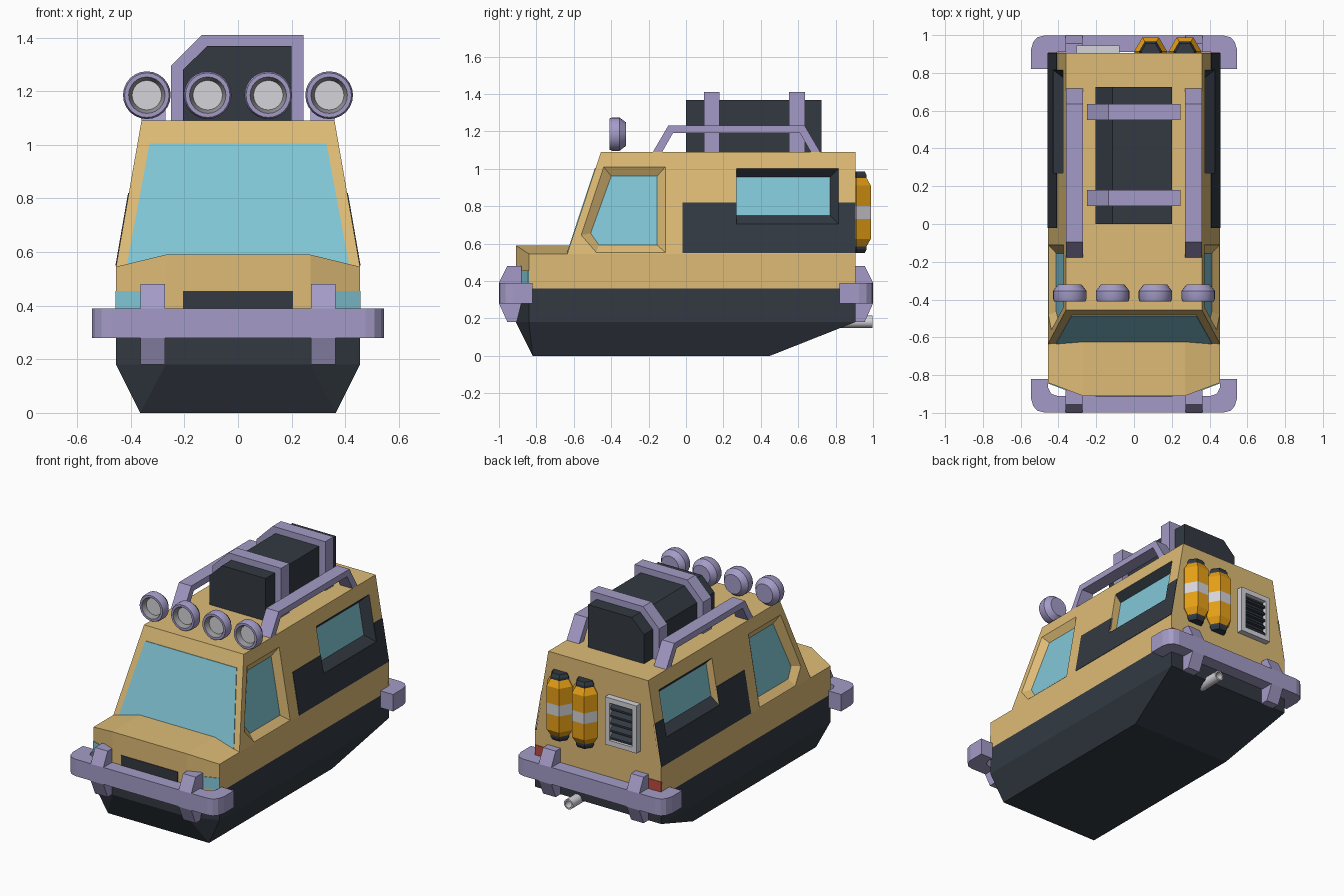
import bpy, bmesh, math

if "Cube" in bpy.data.objects:
    bpy.data.objects.remove(bpy.data.objects["Cube"])


def material(name, r, g, b):
    m = bpy.data.materials.new(name)
    m.diffuse_color = (r, g, b, 1)
    m.use_nodes = True
    m.node_tree.nodes["Principled BSDF"].inputs["Base Color"].default_value = m.diffuse_color
    return m


TAN = material("tan_paint", .73, .50, .18)
DARK = material("dark_trim", .033, .042, .055)
PURPLE = material("purple_metal", .37, .33, .57)
GLASS = material("blue_glass", .22, .57, .67)
ORANGE = material("orange_paint", .80, .35, .008)
RED = material("red_lens", .52, .07, .05)
LIGHT = material("light_grey", .66, .66, .70)
SHADE = material("mid_grey", .30, .30, .32)


def finish(name, bm, mats):
    bmesh.ops.recalc_face_normals(bm, faces=bm.faces)
    me = bpy.data.meshes.new(name)
    bm.to_mesh(me)
    bm.free()
    for m in mats:
        me.materials.append(m)
    ob = bpy.data.objects.new(name, me)
    bpy.context.collection.objects.link(ob)
    return ob


def hull(name, half, mat):
    """Convex solid from points of the right half, mirrored in x."""
    bm = bmesh.new()
    for x, y, z in half:
        for s in (1, -1):
            bm.verts.new((s * x, y, z))
    bmesh.ops.convex_hull(bm, input=bm.verts)
    bmesh.ops.dissolve_limit(bm, angle_limit=.02, verts=bm.verts, edges=bm.edges)
    return finish(name, bm, [mat])


def loft(bm, rings):
    """Join closed rings into a capped solid; returns side faces per step and the end cap."""
    vs = [[bm.verts.new(p) for p in r] for r in rings]
    n = len(vs[0])
    sides = [[bm.faces.new((a[i], a[(i + 1) % n], b[(i + 1) % n], b[i])) for i in range(n)]
             for a, b in zip(vs, vs[1:])]
    bm.faces.new(vs[0])
    return sides, bm.faces.new(vs[-1])


def prism(name, pts, axis, lo, hi, mat):
    place = {'x': lambda p, t: (t, p[0], p[1]), 'y': lambda p, t: (p[0], t, p[1]),
             'z': lambda p, t: (p[0], p[1], t)}[axis]
    bm = bmesh.new()
    loft(bm, [[place(p, t) for p in pts] for t in (lo, hi)])
    return finish(name, bm, [mat])


def box(name, x0, x1, y0, y1, z0, z1, mat):
    return prism(name, [(x0, y0), (x1, y0), (x1, y1), (x0, y1)], 'z', z0, z1, mat)


def lathe(name, prof, centre, axis, seg, mats, idx, smooth=False):
    """Revolve (radius, position) points; idx gives the material of each step."""
    bm = bmesh.new()
    cx, cy, cz = centre
    rings = []
    for r, t in prof:
        ring = []
        for i in range(seg):
            u, v = r * math.cos(math.tau * i / seg), r * math.sin(math.tau * i / seg)
            ring.append(bm.verts.new((cx + u, cy + v, cz + t) if axis == 'z' else (cx + u, cy + t, cz + v)))
        rings.append(ring)
    for a, b, m in zip(rings, rings[1:], idx):
        for i in range(seg):
            bm.faces.new((a[i], a[(i + 1) % seg], b[(i + 1) % seg], b[i])).material_index = m
    bmesh.ops.remove_doubles(bm, verts=bm.verts, dist=1e-5)
    ob = finish(name, bm, mats)
    if smooth:
        bpy.ops.object.select_all(action='DESELECT')
        ob.select_set(True)
        bpy.context.view_layer.objects.active = ob
        bpy.ops.object.shade_smooth_by_angle(angle=math.radians(30))
    return ob


def wall(s, y, z, off=0):
    """Point on the leaning side wall."""
    return (s * (.455 - (z - .545) * .1743 + off), y, z)


# Lower hull, nose, sill and cabin
plan = [(.27, -.91), (.455, -.84), (.455, .905)]
hull("lower_hull", [(x, y, z) for x, y in plan for z in (.18, .36)]
     + [(.365, -.82, 0), (.365, .45, 0)], DARK)
hull("nose", [(.27, -.91, .36), (.455, -.84, .36), (.455, -.635, .36), (.27, -.91, .59),
              (.455, -.84, .545), (.455, -.635, .545), (.27, -.62, .59)], TAN)
hull("sill", [(.455, y, z) for y in (-.635, .905) for z in (.36, .545)], TAN)
cabin = hull("cabin", [(.455, -.635, .545), (.455, .905, .545),
                       (.36, -.455, 1.09), (.36, .905, 1.09)], TAN)
cabin.data.materials.append(DARK)
cabin.data.materials.append(GLASS)

# Recessed side windows: outline, glass outline, depth, frame material
windows = [
    ([(-.44, 1.01), (-.11, 1.01), (-.11, .553), (-.48, .553), (-.56, .645)],
     [(-.40, .96), (-.155, .96), (-.155, .592), (-.465, .592), (-.51, .655)], .035, 0),
    ([(.27, 1.0), (.815, 1.0), (.815, .705), (.27, .705)],
     [(.27, .955), (.77, .955), (.77, .75), (.27, .75)], .05, 1)]
bm = bmesh.new()
for outer, inner, depth, frame in windows:
    for s in (1, -1):
        sides, cap = loft(bm, [[wall(s, *p, .03) for p in outer], [wall(s, *p) for p in outer],
                               [wall(s, *p, -depth) for p in inner]])
        cap.material_index = 2
        for f in sides[1]:
            f.material_index = frame
        if frame:
            sides[1][3].material_index = 0
cutter = finish("window_cutter", bm, [TAN, DARK, GLASS])
cutter.hide_render = True
mod = cabin.modifiers.new("windows", 'BOOLEAN')
mod.operation, mod.solver, mod.object = 'DIFFERENCE', 'EXACT', cutter
bpy.context.view_layer.objects.active = cabin
bpy.ops.object.modifier_apply(modifier=mod.name)
bpy.data.objects.remove(cutter)

# Windshield
shield = [(.33, 1.005), (-.33, 1.005), (-.415, .55), (.415, .55)]
rake = lambda z: -.635 + (z - .545) * .3303
bm = bmesh.new()
loft(bm, [[(x, rake(z) + d, z) for x, z in shield] for d in (-.004, .01)])
finish("windshield", bm, [GLASS])

# Dark side panels, notched around the rear windows
panel = [(-.02, .55), (.905, .55), (.905, .82), (.815, .82), (.815, .705), (.27, .705), (.27, .82), (-.02, .82)]
for s in (1, -1):
    bm = bmesh.new()
    loft(bm, [[wall(s, *p, d) for p in panel] for d in (-.01, .003)])
    finish("side_panel", bm, [DARK])

# Grille, headlights, tail lights
box("grille", -.205, .205, -.914, -.88, .38, .455, DARK)
for s in (1, -1):
    prism("headlight", [(s * x, y) for x, y in [(.272, -.914), (.456, -.844), (.44, -.82), (.272, -.88)]],
          'z', .38, .455, GLASS)
    box("tail_light", s * .365, s * .455, .89, .909, .38, .455, RED)

# Bumpers with brackets, front and rear
arm = [(.455, -.82), (.545, -.82), (.545, -.925), (.533, -.965), (.51, -.989), (.475, -.998)]
inner = [(.405, -.91), (.44, -.898), (.455, -.865)]
right = [(.405, -.91)] + inner[1:] + arm
bracket = [(-.88, .48), (-.955, .48), (-1, .39), (-1, .28), (-.955, .18), (-.905, .18), (-.88, .28)]
for e, end in ((1, "front"), (-1, "rear")):
    loop = right + [(-x, y) for x, y in reversed(right)]
    prism(end + "_bumper", [(x, e * y) for x, y in loop], 'z', .28, .39, PURPLE)
    for s in (1, -1):
        prism(end + "_bracket", [(e * y, z) for y, z in bracket], 'x', s * .272, s * .363, PURPLE)

# Roof rails
rail = [(-.18, 1.085), (-.095, 1.23), (.635, 1.23), (.72, 1.085),
        (.67, 1.085), (.61, 1.19), (-.07, 1.19), (-.13, 1.085)]
for s in (1, -1):
    prism("roof_rail", rail, 'x', s * .27, s * .36, PURPLE)

# Roof cargo box and straps
prism("cargo_box", [(-.205, 1.08), (.2, 1.08), (.2, 1.368), (-.115, 1.368), (-.205, 1.28)], 'y', 0, .725, DARK)
strap = [(-.25, 1.08), (.245, 1.08), (.245, 1.41), (-.135, 1.41), (-.25, 1.295)]
for y in (.095, .55):
    prism("cargo_strap", strap, 'y', y, y + .085, PURPLE)

# Roof lamps
lamp = [(0, .09), (.062, .09), (.089, .055), (.089, .015), (.083, 0), (.068, 0), (.055, .03), (0, .03)]
for x in (-.34, -.113, .113, .34):
    lathe("roof_lamp", lamp, (x, -.41, 1.185), 'y', 24, [PURPLE, SHADE, LIGHT], [0, 0, 0, 0, 0, 1, 2], True)

# Rear canisters
can = [(0, .55), (.05, .55), (.062, .57), (.062, .585), (.088, .625), (.088, .73), (.088, .80),
       (.088, .91), (.062, .95), (.062, .965), (.05, .985), (0, .985)]
for x in (.088, .27):
    lathe("canister", can, (x, .912, 0), 'z', 6, [DARK, ORANGE, LIGHT], [0, 0, 0, 1, 1, 2, 1, 1, 0, 0, 0])

# Rear vent
box("vent_back", -.30, -.08, .90, .915, .62, .92, DARK)
for x in (-.305, -.11):
    box("vent_side", x, x + .033, .90, .945, .615, .925, LIGHT)
for z in (.615, .892):
    box("vent_rail", -.272, -.11, .90, .945, z, z + .033, LIGHT)
for i in range(5):
    z = .655 + i * .048
    prism("vent_slat", [(.91, z), (.938, z), (.938, z + .012), (.91, z + .04)], 'x', -.272, -.11, DARK)

# Exhaust pipe
lathe("exhaust", [(0, 0), (.033, 0), (.033, .2), (.023, .2), (.023, .1), (0, .1)],
      (.15, .798, .182), 'y', 16, [LIGHT, DARK], [0, 0, 0, 0, 1], True)
